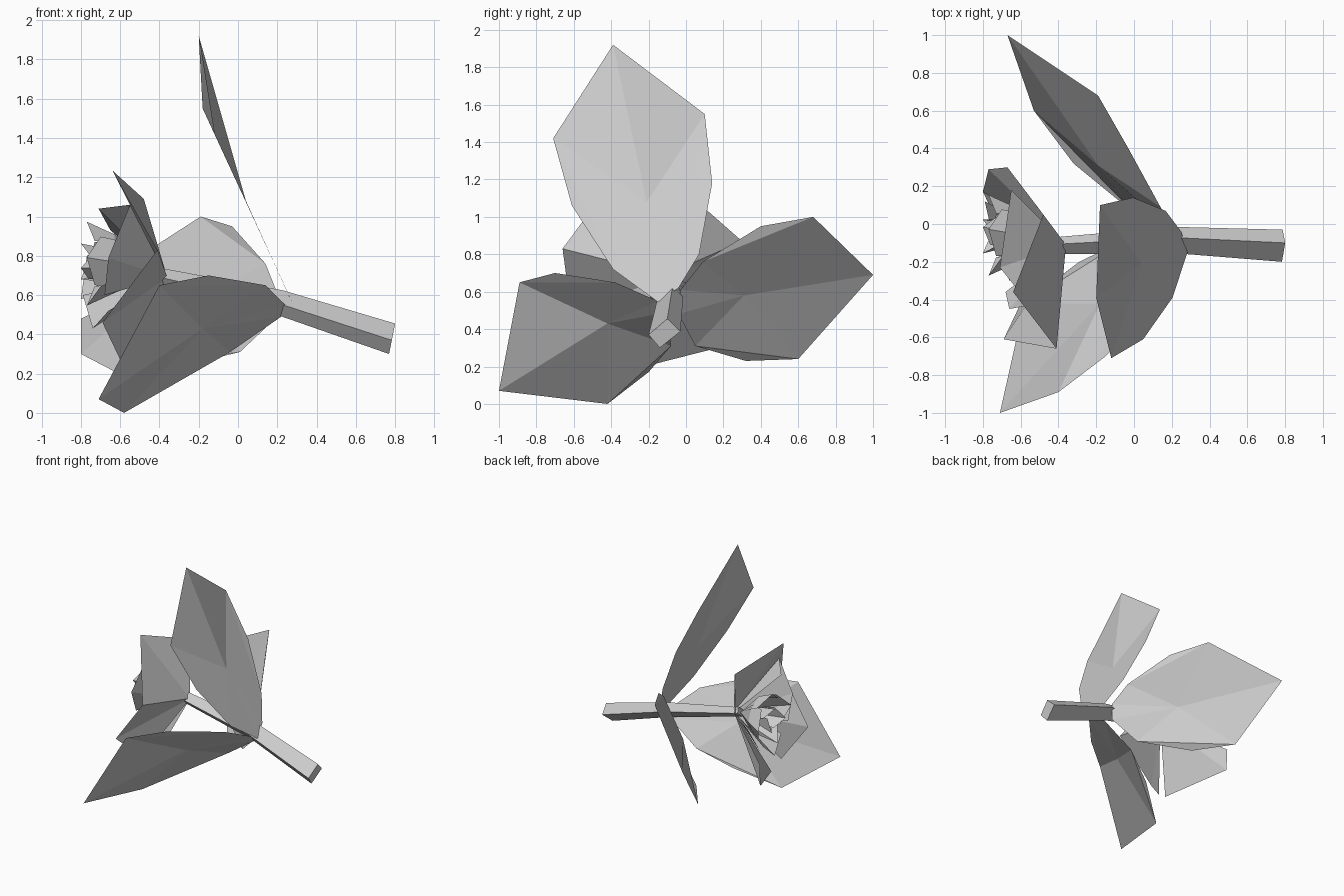
import bpy, bmesh, math
from mathutils import Vector

cube = bpy.data.objects.get("Cube")
if cube:
    bpy.data.objects.remove(cube, do_unlink=True)

grey = bpy.data.materials.new("light_grey")
grey.use_nodes = True
colour = (0.6, 0.6, 0.6, 1)
grey.diffuse_color = colour
grey.node_tree.nodes["Principled BSDF"].inputs["Base Color"].default_value = colour


def finish(name, bm):
    mesh = bpy.data.meshes.new(name)
    bm.to_mesh(mesh)
    bm.free()
    mesh.materials.append(grey)
    obj = bpy.data.objects.new(name, mesh)
    bpy.context.collection.objects.link(obj)
    return obj


# Stem: tapered four-sided rod with one bend
section = [(0.015, 0.077), (-0.085, -0.008), (-0.025, -0.078), (0.085, 0.01)]
stations = [((0.785, -0.115, 0.378), 1.0), ((0.22, -0.085, 0.56), 0.82),
            ((-0.42, -0.115, 0.70), 0.53)]
bm = bmesh.new()
rings = []
for (x, y, z), s in stations:
    rings.append([bm.verts.new((x + 0.2 * dz * s, y + dy * s, z + dz * s))
                  for dy, dz in section])
for r0, r1 in zip(rings, rings[1:]):
    for i in range(4):
        j = (i + 1) % 4
        bm.faces.new((r0[i], r0[j], r1[j], r1[i]))
bm.faces.new(rings[0])
bm.faces.new(rings[-1])
bmesh.ops.recalc_face_normals(bm, faces=bm.faces)
finish("stem", bm)

# Leaves: a hub and an outline running from the tip round the base and back
leaves = {
    "upper_leaf": ((0.04, -0.21, 1.08), [
        (-0.2, -0.39, 1.92), (-0.18, 0.1, 1.55), (-0.005, 0.14, 1.18),
        (0.167, 0.07, 0.80), (0.25, -0.04, 0.62), (0.283, -0.15, 0.545),
        (0.204, -0.39, 0.72), (0.049, -0.61, 1.06), (-0.12, -0.71, 1.42)]),
    "back_leaf": ((-0.19, 0.31, 0.58), [
        (-0.67, 1.0, 0.69), (-0.19, 0.68, 1.0), (-0.03, 0.4, 0.95),
        (0.14, 0.09, 0.76), (0.2, -0.03, 0.61), (0.19, -0.04, 0.48),
        (0.01, 0.05, 0.31), (-0.32, 0.32, 0.23), (-0.53, 0.6, 0.24)]),
    "front_leaf": ((-0.18, -0.42, 0.43), [
        (-0.71, -1.0, 0.07), (-0.4, -0.89, 0.65), (-0.15, -0.7, 0.7),
        (0.14, -0.38, 0.65), (0.24, -0.15, 0.55), (0.22, -0.1, 0.49),
        (-0.04, -0.08, 0.31), (-0.29, -0.2, 0.17), (-0.58, -0.42, 0.0)]),
}
for name, (hub, rim) in leaves.items():
    bm = bmesh.new()
    c = bm.verts.new(hub)
    v = [bm.verts.new(p) for p in rim]
    # Main blade, then the two folded side flaps
    blade = [v[i] for i in (0, 1, 3, 4, 5, 6, 8)]
    for a, b in zip(blade, blade[1:] + blade[:1]):
        bm.faces.new((c, a, b))
    bm.faces.new((v[1], v[2], v[3]))
    bm.faces.new((v[6], v[7], v[8]))
    bmesh.ops.recalc_face_normals(bm, faces=bm.faces)
    finish(name, bm)

# Outer and middle petals: open fans spreading from the stem end
base = (-0.36, -0.11, 0.69)
petals = {
    "outer_petal_top": [(-0.48, 0.05, 1.09), (-0.64, -0.36, 1.235),
                        (-0.41, -0.66, 0.83)],
    "outer_petal_back": [(-0.48, 0.05, 1.09), (-0.67, 0.3, 0.87),
                         (-0.77, 0.29, 0.8), (-0.8, 0.17, 0.58)],
    "outer_petal_front": [(-0.41, -0.66, 0.83), (-0.69, -0.61, 0.46),
                          (-0.59, -0.40, 0.25)],
    "outer_petal_bottom": [(-0.57, -0.3, 0.18), (-0.8, 0.17, 0.3),
                           (-0.8, 0.18, 0.48)],
    "middle_petal_front": [(-0.55, -0.43, 1.06), (-0.66, -0.45, 0.79),
                           (-0.68, -0.36, 0.6)],
    "middle_petal_top": [(-0.55, -0.43, 1.06), (-0.71, -0.23, 1.04),
                         (-0.65, 0.18, 0.93)],
    "middle_petal_bottom": [(-0.66, -0.3, 0.52), (-0.74, -0.1, 0.43),
                            (-0.79, 0.12, 0.6)],
}
for name, rim in petals.items():
    bm = bmesh.new()
    c = bm.verts.new(base)
    v = [bm.verts.new(p) for p in rim]
    for a, b in zip(v, v[1:]):
        bm.faces.new((c, a, b))
    finish(name, bm)

# Inner petals: nested whorls of folded petals, closing towards the centre
# (tip x, centre y, centre z, radius, count, start angle)
whorls = [(-0.73, -0.06, 0.76, 0.20, 4, 35),
          (-0.76, -0.05, 0.76, 0.10, 3, 10)]
for w, (x, cy, cz, r, count, start) in enumerate(whorls):
    span = 2 * math.pi / count
    for i in range(count):
        a0 = math.radians(start) + i * span

        def at(t, k, dx):
            a = a0 + t * span * 1.15
            return Vector((x + dx, cy + r * k * math.cos(a), cz + r * k * math.sin(a)))

        bm = bmesh.new()
        low = [bm.verts.new(at(t, 0.75, 0.1)) for t in (0, 0.5, 1)]
        tip = [bm.verts.new(p) for p in (at(0.05, 0.9, 0.03), at(0.45, 1.08, -0.04),
                                         at(0.95, 0.8, 0.0))]
        root = bm.verts.new((-0.42, -0.11, 0.7))
        for j in range(2):
            bm.faces.new((root, low[j], low[j + 1]))
            bm.faces.new((low[j], tip[j], tip[j + 1], low[j + 1]))
        finish(f"inner_petal_{w + 1}_{i + 1}", bm)
